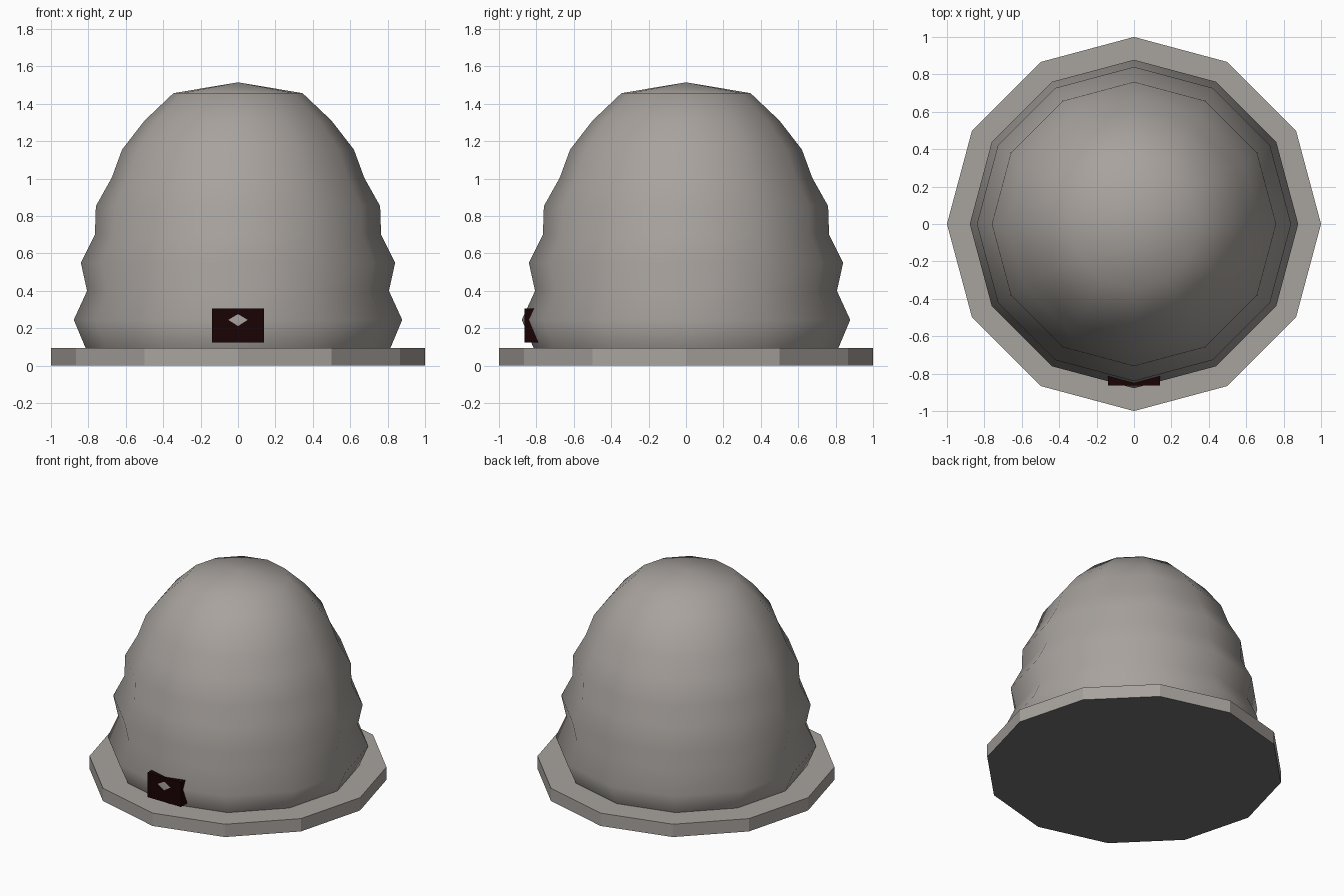
import bpy, bmesh, math

if "Cube" in bpy.data.objects:
    bpy.data.objects.remove(bpy.data.objects["Cube"])

SIDES = 12


def material(name, rgb):
    m = bpy.data.materials.new(name)
    m.diffuse_color = (*rgb, 1)
    m.use_nodes = True
    m.node_tree.nodes["Principled BSDF"].inputs["Base Color"].default_value = m.diffuse_color
    return m


stone = material("warm_grey", (0.39, 0.363, 0.34))
underside = material("dark_grey", (0.165, 0.163, 0.16))
dark = material("dark_brown", (0.010, 0.001, 0.001))


def finish(name, bm, mat):
    bmesh.ops.recalc_face_normals(bm, faces=bm.faces)
    me = bpy.data.meshes.new(name)
    bm.to_mesh(me)
    bm.free()
    me.materials.append(mat)
    ob = bpy.data.objects.new(name, me)
    bpy.context.collection.objects.link(ob)
    return ob


def lathe(name, profile, mat, tip=None):
    """Stack of 12-sided rings, closed below, and flat or pointed on top."""
    bm = bmesh.new()
    rings = [[bm.verts.new((r * math.cos(a), r * math.sin(a), z))
              for a in (math.tau * i / SIDES for i in range(SIDES))]
             for r, z in profile]
    for lo, hi in zip(rings, rings[1:]):
        for i in range(SIDES):
            j = (i + 1) % SIDES
            bm.faces.new((lo[i], lo[j], hi[j], hi[i]))
    bm.faces.new(rings[0][::-1])
    top = rings[-1]
    if tip is None:
        bm.faces.new(top)
    else:
        apex = bm.verts.new((0, 0, tip))
        for i in range(SIDES):
            bm.faces.new((top[i], top[(i + 1) % SIDES], apex))
    return finish(name, bm, mat)


# Flat base slab with a darker underside
slab = lathe("base_slab", [(1, 0), (1, 0.095)], stone)
slab.data.materials.append(underside)
for p in slab.data.polygons:
    p.material_index = int(p.normal.z < -0.5)

# Rippled dome, smooth shaded
dome = lathe("rippled_dome",
             [(0.815, 0.095), (0.878, 0.245), (0.807, 0.40), (0.84, 0.55),
              (0.765, 0.70), (0.76, 0.853), (0.675, 1.005), (0.62, 1.155),
              (0.50, 1.31), (0.345, 1.457)], stone, tip=1.515)
for p in dome.data.polygons:
    p.use_smooth = len(p.vertices) <= 4

# Entrance block, sunk so the dome's bulge pokes through its front
bm = bmesh.new()
bmesh.ops.create_cube(bm, size=1)
bmesh.ops.scale(bm, vec=(0.276, 0.085, 0.18), verts=bm.verts)
bmesh.ops.translate(bm, vec=(0, -0.8215, 0.215), verts=bm.verts)
finish("entrance", bm, dark)
